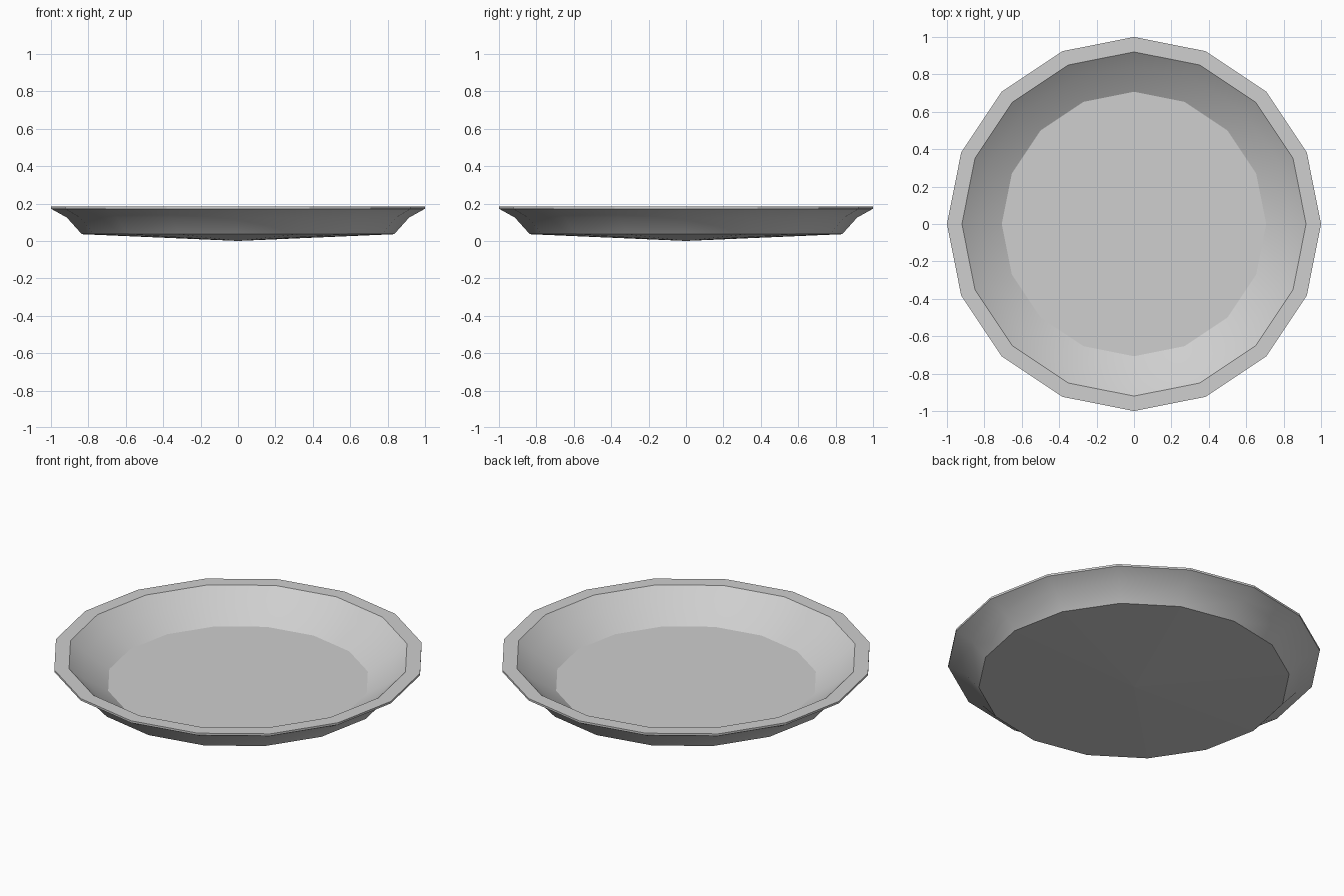
import bpy, bmesh, math

if "Cube" in bpy.data.objects:
    bpy.data.objects.remove(bpy.data.objects["Cube"], do_unlink=True)

SIDES = 16

# One plain ceramic colour
grey = bpy.data.materials.new("light_grey")
grey.use_nodes = True
colour = (0.62, 0.62, 0.62, 1)
grey.diffuse_color = colour
grey.node_tree.nodes["Principled BSDF"].inputs["Base Color"].default_value = colour

# Profile (radius, height) from the underside centre, round the lip, to the floor
profile = [(0, 0), (0.835, 0.036), (0.915, 0.125), (1, 0.172),
           (1, 0.184), (0.92, 0.184), (0.84, 0.118), (0.707, 0.036)]
smooth_bands = {1, 2, 5, 6}      # outer wall and inner wall
sharp_rings = {1, 3, 4, 5, 7}    # foot, lip edges and floor edge

bm = bmesh.new()


def ring(radius, height):
    return [bm.verts.new((radius * math.cos(i * math.tau / SIDES),
                          radius * math.sin(i * math.tau / SIDES), height))
            for i in range(SIDES)]


base = bm.verts.new((0, 0, profile[0][1]))
rings = [None] + [ring(r, z) for r, z in profile[1:]]

for i in range(SIDES):
    j = (i + 1) % SIDES
    # Shallow cone underneath
    bm.faces.new((base, rings[1][j], rings[1][i]))
    # Walls and lip
    for k in range(1, len(rings) - 1):
        a, b = rings[k], rings[k + 1]
        face = bm.faces.new((a[i], a[j], b[j], b[i]))
        face.smooth = k in smooth_bands

# Flat floor
bm.faces.new(rings[-1])

for k in sharp_rings:
    for i in range(SIDES):
        bm.edges.get((rings[k][i], rings[k][(i + 1) % SIDES])).smooth = False

mesh = bpy.data.meshes.new("plate")
bm.to_mesh(mesh)
bm.free()
mesh.materials.append(grey)
plate = bpy.data.objects.new("plate", mesh)
bpy.context.collection.objects.link(plate)
